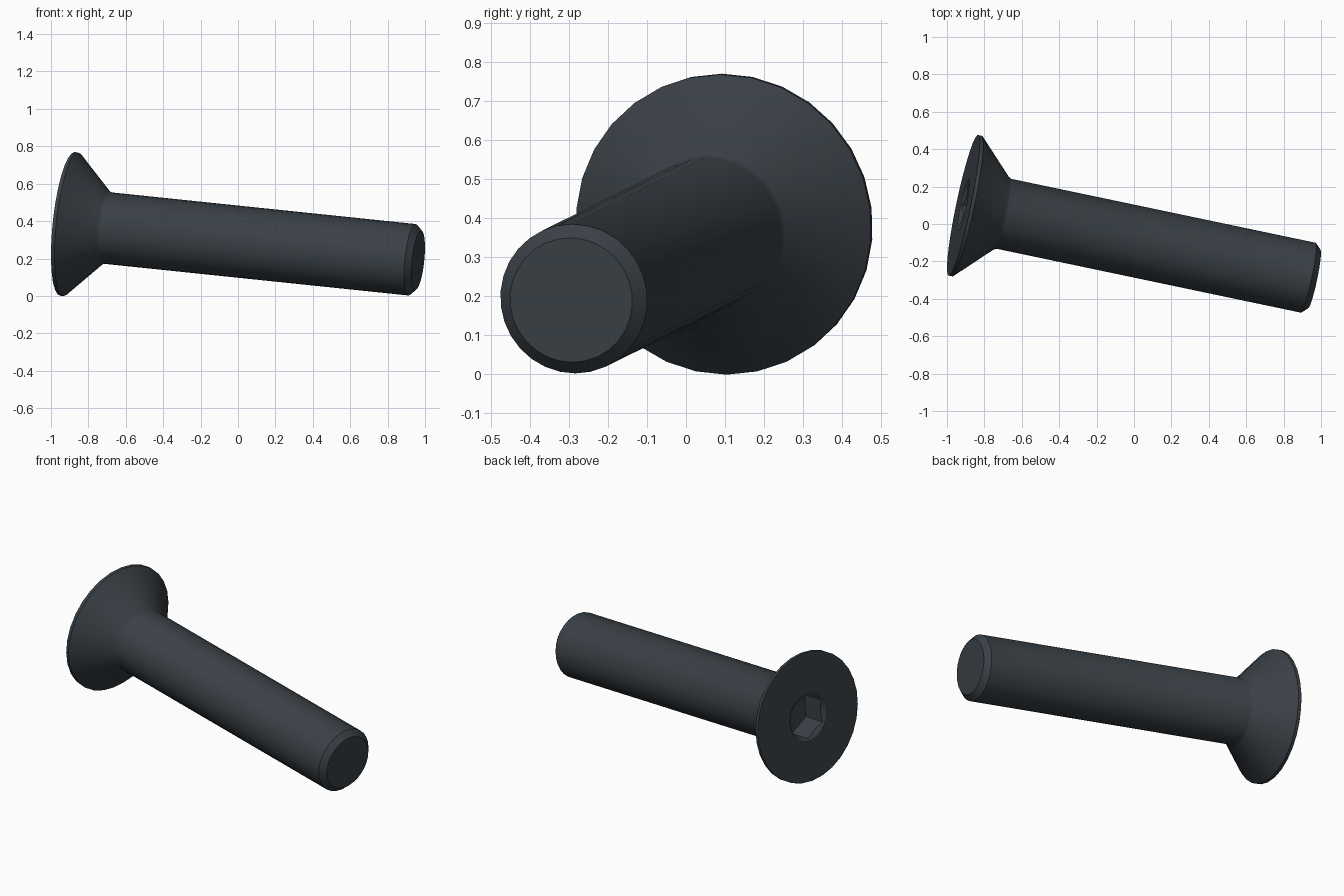
import bpy, bmesh, math
from mathutils import Matrix, Vector

if "Cube" in bpy.data.objects:
    bpy.data.objects.remove(bpy.data.objects["Cube"])

SIDES = 30                # divisible by six, so hex corners fall on vertices
HEX_R = 0.133             # socket corner radius
SINK_R = 0.142            # round lead-in of the socket

# Dark steel
steel = bpy.data.materials.new("dark_steel")
steel.use_nodes = True
colour = (0.042, 0.052, 0.062, 1)
steel.diffuse_color = colour
steel.node_tree.nodes["Principled BSDF"].inputs["Base Color"].default_value = colour


def hex_radius(angle):
    """Distance from the centre to a hexagon outline."""
    half = math.pi / 6
    return HEX_R * math.cos(half) / math.cos(angle % (2 * half) - half)


def circle(radius, depth):
    return lambda a: (radius, depth)


# Rings along the screw axis, from socket floor round to the tip
rings = [
    lambda a: (hex_radius(a), 0.145),                             # socket floor
    lambda a: (hex_radius(a), 0.7 * (SINK_R - hex_radius(a))),    # socket mouth
    circle(SINK_R, 0),                                            # lead-in
    circle(0.386, 0),                                             # head face
    circle(0.386, 0.019),                                         # rim
    circle(0.200, 0.205),                                         # cone
    circle(0.192, 0.221),                                         # small fillet
    circle(0.192, 1.893),                                         # shank
    circle(0.160, 1.926),                                         # end chamfer
]

bm = bmesh.new()
loops = []
for ring in rings:
    loop = []
    for i in range(SIDES):
        a = 2 * math.pi * i / SIDES
        r, depth = ring(a)
        loop.append(bm.verts.new((r * math.cos(a), r * math.sin(a), depth)))
    loops.append(loop)
for inner, outer in zip(loops, loops[1:]):
    for i in range(SIDES):
        j = (i + 1) % SIDES
        bm.faces.new((inner[i], inner[j], outer[j], outer[i]))
bm.faces.new(loops[0])
bm.faces.new(loops[-1])
bmesh.ops.recalc_face_normals(bm, faces=bm.faces)

# Lay the screw along its slanted axis, one hex corner upward
axis = Vector((1, -0.21, -0.104)).normalized()
up = (Vector((0, 0, 1)) - axis * axis.z).normalized()
side = axis.cross(up)
place = Matrix((up, side, axis)).transposed().to_4x4()
place.translation = (-0.912, 0.10, 0.385)
bm.transform(place)

mesh = bpy.data.meshes.new("countersunk_screw")
bm.to_mesh(mesh)
bm.free()
mesh.materials.append(steel)
screw = bpy.data.objects.new("countersunk_screw", mesh)
bpy.context.collection.objects.link(screw)

bpy.ops.object.select_all(action="DESELECT")
screw.select_set(True)
bpy.context.view_layer.objects.active = screw
bpy.ops.object.shade_smooth_by_angle(angle=math.radians(30))
